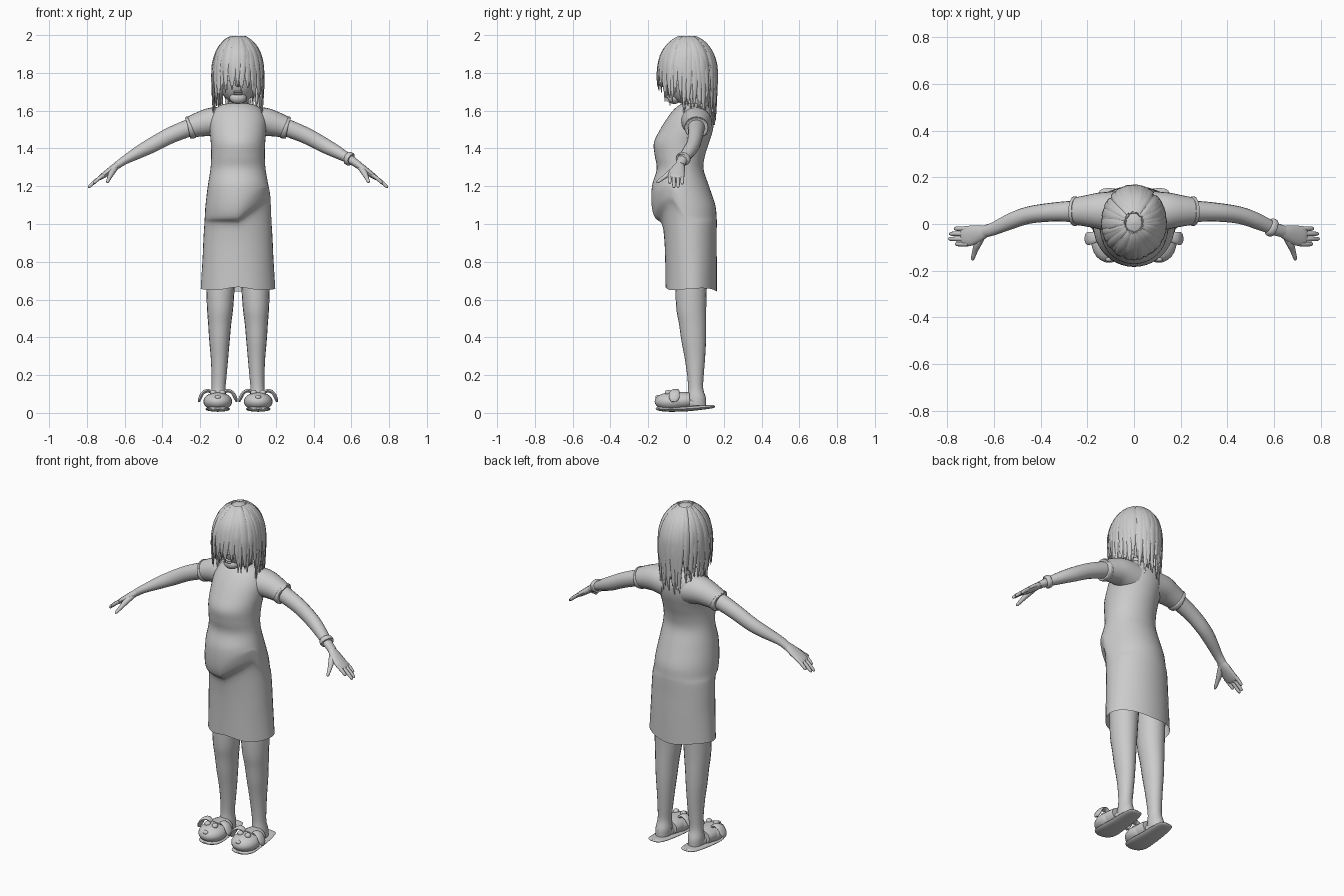
import bpy, bmesh, math, random
from mathutils import Vector, Matrix

random.seed(4)
cube = bpy.data.objects.get("Cube")
if cube:
    bpy.data.objects.remove(cube, do_unlink=True)

grey = bpy.data.materials.new("plain_grey")
grey.use_nodes = True
grey.diffuse_color = (0.6, 0.6, 0.6, 1)
grey.node_tree.nodes["Principled BSDF"].inputs["Base Color"].default_value = (0.6, 0.6, 0.6, 1)
X, Y, Z = Vector((1, 0, 0)), Vector((0, 1, 0)), Vector((0, 0, 1))
parts = []


def finish(name, bm):
    bmesh.ops.recalc_face_normals(bm, faces=bm.faces)
    mesh = bpy.data.meshes.new(name)
    bm.to_mesh(mesh)
    bm.free()
    mesh.materials.append(grey)
    ob = bpy.data.objects.new(name, mesh)
    bpy.context.collection.objects.link(ob)
    parts.append(ob)
    return ob


def smooth_rows(rows, steps):
    """Spline through rows of (x, y, z, radius_a, radius_b)."""
    out = []
    for i in range(len(rows) - 1):
        p0, p1, p2, p3 = (rows[min(max(i + k, 0), len(rows) - 1)] for k in (-1, 0, 1, 2))
        for s in range(steps):
            t = s / steps
            out.append([b + 0.5 * t * (c - a + t * (2 * a - 5 * b + 4 * c - d + t * (3 * (b - c) + d - a)))
                        for a, b, c, d in zip(p0, p1, p2, p3)])
    return out + [list(rows[-1])]


def loft(name, rows, ref=X, n=16, steps=4, flat=False, side=1, caps=True, warp=None, into=None):
    """Elliptical rings along a path; radius_a lies along ref."""
    rows = smooth_rows(rows, steps)
    bm = into or bmesh.new()
    pts = [Vector(r[:3]) for r in rows]
    rings = []
    for i, r in enumerate(rows):
        tan = Z if flat else (pts[min(i + 1, len(pts) - 1)] - pts[max(i - 1, 0)]).normalized()
        a = (ref - tan * ref.dot(tan)).normalized()
        b = tan.cross(a)
        ring = []
        for k in range(n):
            u = 2 * math.pi * k / n
            p = pts[i] + a * max(r[3], .0008) * math.cos(u) + b * max(r[4], .0008) * math.sin(u)
            if warp:
                p = warp(p)
            ring.append(bm.verts.new((p.x * side, p.y, p.z)))
        rings.append(ring)
    for r0, r1 in zip(rings, rings[1:]):
        for k in range(n):
            j = (k + 1) % n
            bm.faces.new((r0[k], r0[j], r1[j], r1[k]))
    if caps:
        bm.faces.new(rings[0])
        bm.faces.new(rings[-1])
    if into is None:
        return finish(name, bm)


def ball(name, centre, size, side=1):
    bm = bmesh.new()
    c = Vector((centre[0] * side, centre[1], centre[2]))
    bmesh.ops.create_uvsphere(bm, u_segments=24, v_segments=14, radius=1,
                              matrix=Matrix.Translation(c) @ Matrix.Diagonal((*size, 1)))
    return finish(name, bm)


# Dress: z, half width, front y, back y
dress = [(.655, .195, -.108, .163), (.8, .188, -.11, .163), (.92, .183, -.115, .162),
         (1.0, .178, -.128, .163), (1.035, .176, -.165, .162), (1.1, .172, -.182, .155),
         (1.2, .16, -.18, .122), (1.29, .146, -.155, .093), (1.36, .142, -.165, .1),
         (1.43, .144, -.17, .122), (1.5, .15, -.137, .143), (1.56, .148, -.1, .148),
         (1.605, .125, -.065, .135), (1.63, .09, -.035, .11), (1.637, .062, -.02, .09)]


def drape(p):
    # Slanting belly fold and wavy hem
    if p.y < 0:
        p.z += .8 * max(0, p.x) * math.exp(-((p.z - 1.05) / .12) ** 2) * min(1, -p.y / .08)
    hem = max(0, 1 - (p.z - .65) / .2)
    u = math.atan2(p.y, p.x)
    p.z += hem * (.008 * math.sin(3 * u) - .03 * p.y)
    p.x *= 1 + .02 * hem * math.sin(5 * u)
    return p


loft("dress", [(0, (f + b) / 2, z, w, (b - f) / 2) for z, w, f, b in dress],
     n=40, steps=5, flat=True, caps=False, warp=drape)

# Neck and head
loft("neck", [(0, .045, 1.58, .065, .06), (0, .03, 1.64, .052, .052), (0, .015, 1.72, .05, .052)])
ball("head", (0, -.002, 1.785), (.108, .118, .15))
ball("chin", (0, -.062, 1.668), (.045, .035, .033))
ball("nose", (0, -.122, 1.745), (.015, .018, .02))
for z in (1.688, 1.699):
    ball("lip", (0, -.098, z), (.026, .012, .006))

# Limbs, built on both sides
arm = [(.13, .06, 1.55, .05, .055), (.25, .055, 1.512, .046, .047), (.36, .05, 1.468, .04, .043),
       (.45, .038, 1.42, .037, .04), (.52, .015, 1.383, .035, .034), (.6, -.02, 1.338, .028, .023),
       (.64, -.032, 1.31, .026, .02)]
palm = [(.625, -.03, 1.322, .02, .018), (.66, -.04, 1.295, .035, .019), (.7, -.05, 1.266, .043, .016),
        (.73, -.053, 1.245, .042, .012), (.74, -.054, 1.238, .034, .006)]
leg = [(.09, .03, .8, .08, .085), (.093, .027, .66, .075, .083), (.095, .028, .55, .069, .079),
       (.097, .035, .47, .061, .072), (.098, .041, .38, .054, .065), (.098, .047, .29, .046, .054),
       (.1, .05, .2, .04, .044), (.103, .051, .13, .037, .04), (.105, .055, .08, .042, .05),
       (.106, .055, .04, .04, .052)]
for s, label in ((1, "left"), (-1, "right")):
    loft(label + "_sleeve", [(.07, .05, 1.535, .09, .085), (.14, .056, 1.54, .08, .076),
                             (.2, .056, 1.528, .068, .066), (.25, .055, 1.513, .059, .057),
                             (.262, .055, 1.509, .058, .056)], ref=Y, n=24, side=s)
    loft(label + "_cuff", [(.243, .055, 1.515, .058, .056), (.248, .055, 1.513, .063, .061),
                           (.26, .055, 1.509, .062, .06), (.264, .055, 1.508, .057, .055)], ref=Y, n=24, side=s)
    loft(label + "_arm", arm, ref=Y, side=s)
    loft(label + "_palm", palm, ref=Y, side=s)
    for name, y, tip in (("index", -.086, .765), ("middle", -.064, .793),
                         ("ring", -.042, .79), ("little", -.02, .77)):
        k = tip - .71
        loft(f"{label}_{name}_finger", [(.71, y, 1.26, .01, .01), (.71 + k * .55, y, 1.26 - k * .4, .01, .01),
                                        (tip - .006, y, 1.263 - k * .78, .008, .008),
                                        (tip, y, 1.26 - k * .82, .002, .002)], ref=Y, n=10, side=s)
    loft(label + "_thumb", [(.645, -.045, 1.303, .014, .014), (.668, -.085, 1.272, .016, .015),
                            (.68, -.115, 1.248, .012, .011), (.69, -.147, 1.225, .008, .008),
                            (.692, -.155, 1.219, .002, .002)], ref=X, n=10, side=s)
    loft(label + "_leg", leg, n=20, flat=True, side=s)
    # Slipper with sole, drooping ears and little face
    ball(label + "_foot", (.106, -.005, .05), (.045, .105, .032), s)
    loft(label + "_sole", [(.107, .152, .036, .012, .003), (.107, .142, .034, .04, .009),
                           (.107, .08, .028, .054, .012), (.107, 0, .022, .06, .014),
                           (.107, -.09, .02, .066, .014), (.107, -.14, .022, .05, .011),
                           (.107, -.16, .024, .012, .004)], ref=X, side=s)
    ball(label + "_slipper_toe", (.107, -.075, .06), (.076, .091, .05), s)
    loft(label + "_slipper_band", [(.107, -.06, .062, .07, .05), (.107, -.01, .065, .066, .046),
                                   (.107, .02, .066, .06, .042)], side=s, n=24)
    ball(label + "_slipper_nose", (.107, -.15, .082), (.016, .012, .012), s)
    for d in (-1, 1):
        cx = .107
        loft(label + "_slipper_ear", [(cx + d * .028, -.05, .103, .012, .008), (cx + d * .05, -.055, .118, .02, .009),
                                      (cx + d * .077, -.06, .107, .027, .009), (cx + d * .094, -.063, .078, .027, .009),
                                      (cx + d * .1, -.064, .058, .012, .005)], ref=Y, n=12, side=s)
        ball(label + "_slipper_eye", (cx + d * .024, -.095, .107), (.017, .017, .015), s)

# Bracelet on the left wrist
loft("bracelet", [(.578, -.01, 1.352, .031, .027), (.582, -.012, 1.35, .039, .035),
                  (.596, -.018, 1.341, .039, .035), (.6, -.02, 1.339, .031, .027)], ref=Y, n=24)

# Hair: z, radius of the head of hair
shape = [(2.0, 0), (1.993, .03), (1.975, .062), (1.94, .094), (1.9, .115), (1.84, .13),
         (1.76, .133), (1.68, .129), (1.5, .123)]
HAIR_Y, DEPTH = .006, 1.16


def hair_radius(z):
    for (z0, r0), (z1, r1) in zip(shape, shape[1:]):
        if z >= z1:
            return r0 + (r1 - r0) * (z0 - z) / (z0 - z1)
    return shape[-1][1]


loft("hair_cap", [(0, HAIR_Y, z - .004, r * .985, r * .985 * DEPTH) for z, r in shape[:7]],
     n=40, flat=True)


def lock(bm, ang, end, width, lift):
    """One flat tapering lock from the crown to its tip."""
    rows = []
    sway = random.uniform(-.12, .12)
    count = 8
    for i in range(count + 1):
        t = i / count
        z = 1.99 - (1.99 - end) * t ** 1.5
        u = ang + sway * t * t
        r = hair_radius(z) + lift
        w = width * min(1, .25 + r / .13) * (1 if t < .6 else max(.04, (1 - t) / .4) ** .6)
        rows.append((r * math.cos(u), HAIR_Y + r * math.sin(u) * DEPTH, z, w, .005 if t < .9 else .002))
    loft("lock", rows, ref=Vector((-math.sin(ang), math.cos(ang), 0)), n=8, steps=3, into=bm)


hair = bmesh.new()
for i in range(64):
    ang = 2 * math.pi * (i + random.uniform(-.3, .3)) / 64
    s = math.sin(ang)
    if s < -.8:
        end = 1.725        # fringe
    elif s < -.55:
        end = 1.64         # face-framing locks
    elif s < -.1:
        end = 1.67         # over the ears
    else:
        end = 1.6          # back curtain
    lock(hair, ang, end + random.uniform(-.035, .03), random.uniform(.014, .022), random.uniform(-.003, .005))
for i in range(9):
    lock(hair, math.radians(62 + 7 * i), 1.55 + random.uniform(-.03, .03), .02, .004)
finish("hair_locks", hair)

# Smooth shading with kept edges
bpy.ops.object.select_all(action="DESELECT")
for ob in parts:
    ob.select_set(True)
bpy.context.view_layer.objects.active = parts[0]
bpy.ops.object.shade_smooth_by_angle(angle=math.radians(40))
